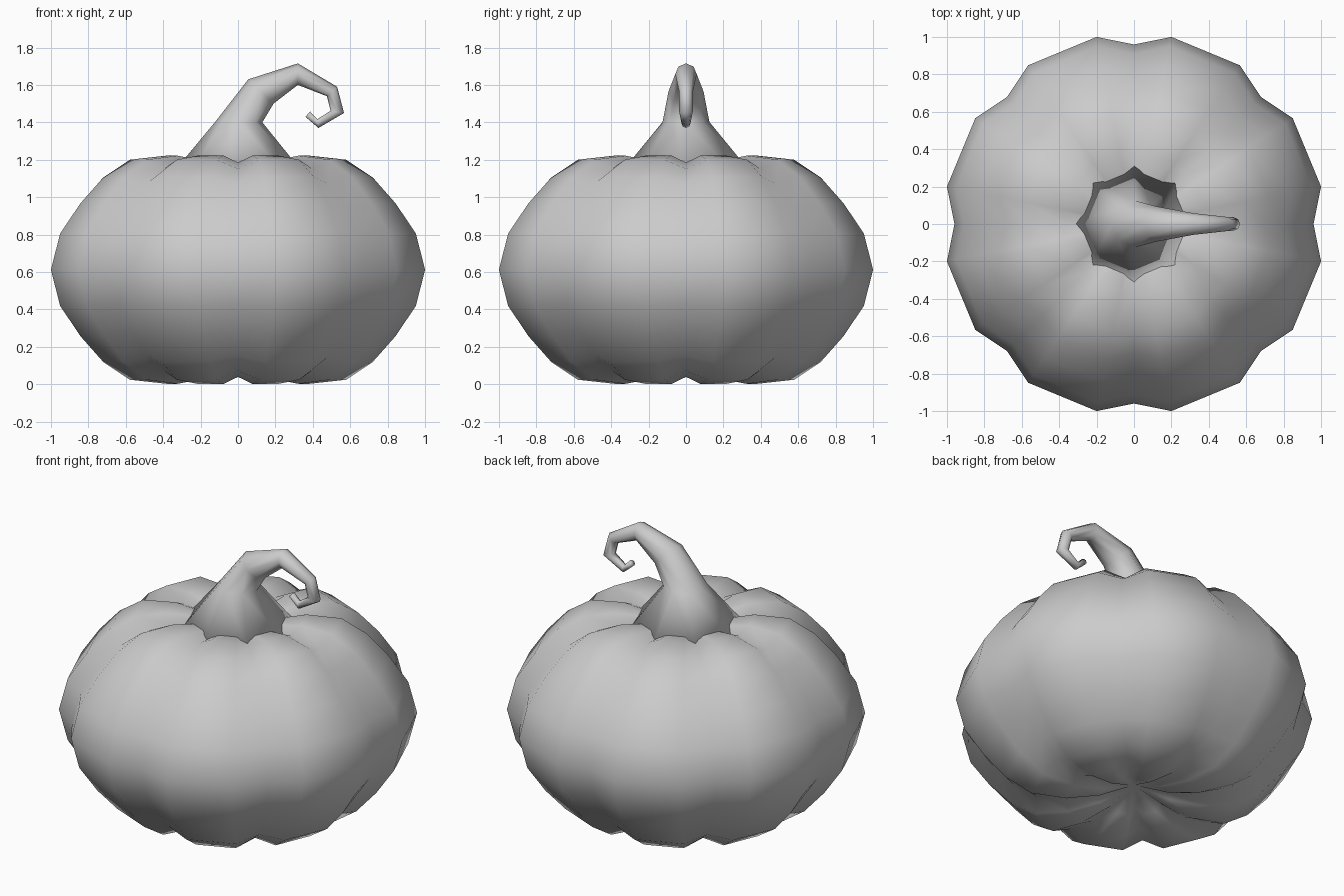
import bpy, bmesh, math
from mathutils import Vector

if "Cube" in bpy.data.objects:
    bpy.data.objects.remove(bpy.data.objects["Cube"])


def make_object(name, bm):
    bmesh.ops.recalc_face_normals(bm, faces=bm.faces)
    for f in bm.faces:
        f.smooth = True
    mesh = bpy.data.meshes.new(name)
    bm.to_mesh(mesh)
    bm.free()
    obj = bpy.data.objects.new(name, mesh)
    bpy.context.collection.objects.link(obj)
    return obj


def bridge(bm, rings):
    for a, b in zip(rings, rings[1:]):
        n = len(a)
        for i in range(n):
            bm.faces.new((a[i], a[(i + 1) % n], b[(i + 1) % n], b[i]))


def cap(bm, ring, centre):
    v = bm.verts.new(centre)
    for i in range(len(ring)):
        bm.faces.new((ring[i], ring[(i + 1) % len(ring)], v))


# Pumpkin body: eight ribs, with a rib profile and a sunken groove profile
MID = 0.612
# (rib radius, groove radius, rib height, groove height) measured from the middle
half = [(0.97, 0.91, 0.193, 0.185), (0.86, 0.805, 0.354, 0.335),
        (0.735, 0.69, 0.493, 0.46), (0.59, 0.56, 0.588, 0.54),
        (0.39, 0.37, 0.610, 0.573), (0.20, 0.19, 0.580, 0.548)]
flip = [(a, b, -c, -d) for a, b, c, d in reversed(half)]
profile = flip + [(1.02, 0.96, 0, 0)] + half

bm = bmesh.new()
rings = []
for rib_r, groove_r, rib_z, groove_z in profile:
    ring = []
    for k in range(8):
        for offset, r, z in ((0, groove_r, groove_z), (11.3, rib_r, rib_z), (33.7, rib_r, rib_z)):
            a = math.radians(45 * k + offset)
            ring.append(bm.verts.new((r * math.cos(a), r * math.sin(a), MID + z)))
    rings.append(ring)
bridge(bm, rings)
cap(bm, rings[0], (0, 0, MID - 0.50))
cap(bm, rings[-1], (0, 0, MID + 0.50))
make_object("pumpkin_body", bm)

# Curled stem: tapering octagon swept along a path in the xz plane
# (outer x, outer z, inner x, inner z) for each cross-section
sections = [(-0.34, 1.14, 0.34, 1.14), (-0.12, 1.405, 0.13, 1.40),
            (0.055, 1.63, 0.19, 1.50), (0.32, 1.715, 0.32, 1.60),
            (0.53, 1.59, 0.475, 1.54), (0.567, 1.45, 0.495, 1.462),
            (0.43, 1.37, 0.425, 1.417), (0.36, 1.43, 0.386, 1.457)]
bm = bmesh.new()
rings = []
for ox, oz, ix, iz in sections:
    outer, inner = Vector((ox, 0, oz)), Vector((ix, 0, iz))
    centre, arm = (outer + inner) / 2, (outer - inner) / 2
    side = Vector((0, arm.length, 0))
    rings.append([bm.verts.new(centre + arm * math.cos(k * math.pi / 4) + side * math.sin(k * math.pi / 4))
                  for k in range(8)])
bridge(bm, rings)
bm.faces.new(rings[0])
bm.faces.new(rings[-1])
make_object("stem", bm)
